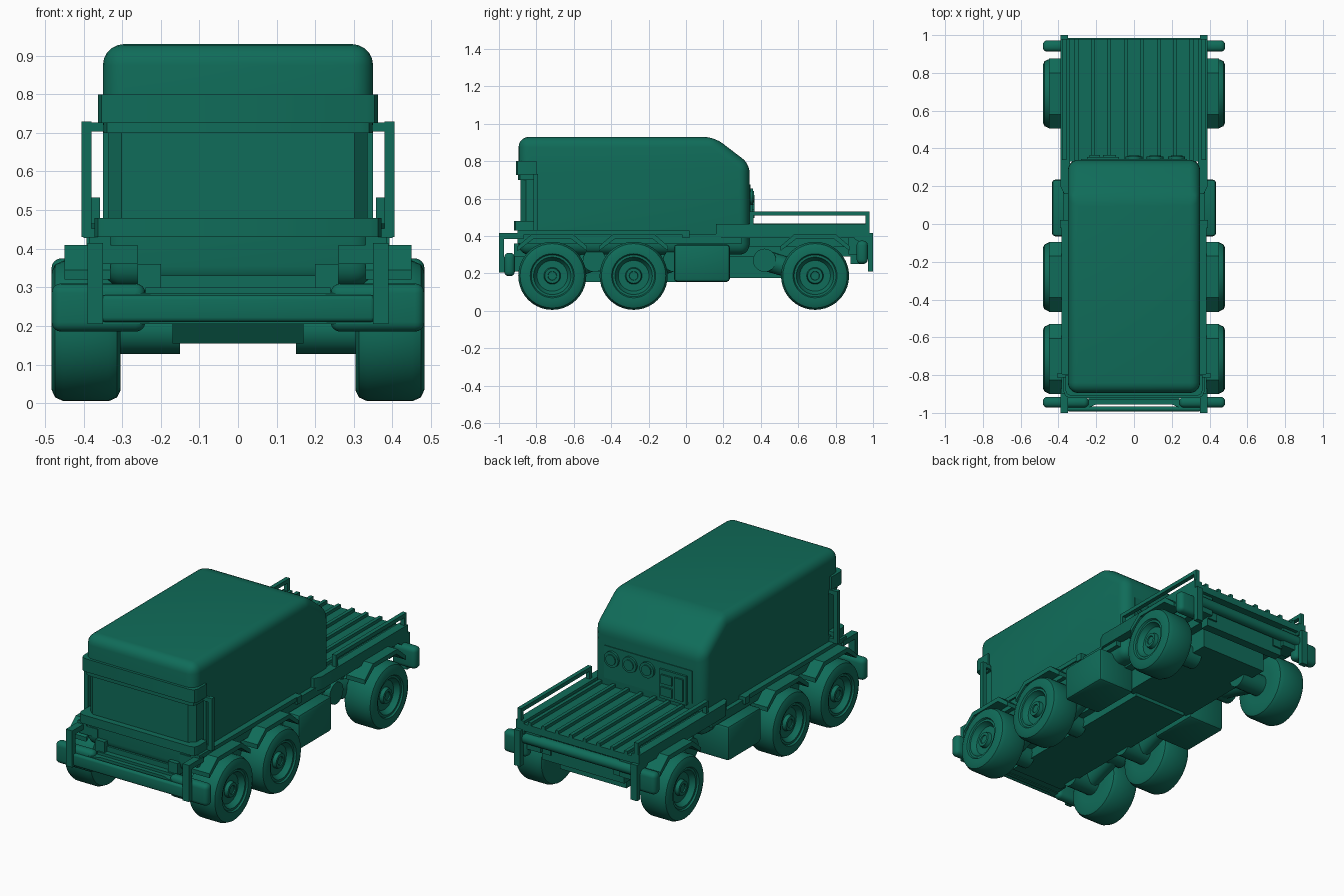
import bpy, bmesh
from math import pi, cos, sin, radians
from mathutils import Vector, Matrix

if "Cube" in bpy.data.objects:
    bpy.data.objects.remove(bpy.data.objects["Cube"])

mat = bpy.data.materials.new("green_paint")
mat.diffuse_color = (0.005, 0.15, 0.10, 1)
mat.use_nodes = True
mat.node_tree.nodes["Principled BSDF"].inputs["Base Color"].default_value = mat.diffuse_color


def finish(bm, name, bevel=0.0, segs=2):
    bmesh.ops.recalc_face_normals(bm, faces=bm.faces)
    if bevel:
        sharp = [e for e in bm.edges if e.calc_face_angle(0) > 0.3]
        bmesh.ops.bevel(bm, geom=sharp, offset=bevel, segments=segs, profile=0.5,
                        affect='EDGES', clamp_overlap=True)
    me = bpy.data.meshes.new(name)
    bm.to_mesh(me)
    bm.free()
    ob = bpy.data.objects.new(name, me)
    bpy.context.collection.objects.link(ob)
    me.materials.append(mat)
    return ob


def prism(name, pts, a, b, axis='X', bevel=0.0, segs=2):
    """Extrude a (y,z) outline along X or an (x,y) outline along Z."""
    bm = bmesh.new()
    def place(p, t):
        return (t, p[0], p[1]) if axis == 'X' else (p[0], p[1], t)
    lo = [bm.verts.new(place(p, a)) for p in pts]
    hi = [bm.verts.new(place(p, b)) for p in pts]
    bm.faces.new(lo)
    bm.faces.new(hi[::-1])
    n = len(pts)
    for i in range(n):
        j = (i + 1) % n
        bm.faces.new((lo[i], hi[i], hi[j], lo[j]))
    return finish(bm, name, bevel, segs)


def box(name, x, y, z, bevel=0.0, segs=2):
    return prism(name, [(y[0], z[0]), (y[1], z[0]), (y[1], z[1]), (y[0], z[1])],
                 x[0], x[1], 'X', bevel, segs)


def pair(name, x, y, z, bevel=0.0, segs=2):
    box(name + "_right", x, y, z, bevel, segs)
    box(name + "_left", (-x[1], -x[0]), y, z, bevel, segs)


def rod(name, p, q, r, r2=None, segs=20):
    p, q = Vector(p), Vector(q)
    d = q - p
    bm = bmesh.new()
    bmesh.ops.create_cone(bm, cap_ends=True, segments=segs, radius1=r, radius2=r2 or r, depth=d.length,
                          matrix=Matrix.Translation((p + q) / 2) @ d.to_track_quat('Z', 'Y').to_matrix().to_4x4())
    return finish(bm, name)


def lathe(name, prof, loc, s, segs=40):
    """Spin an (x, radius) profile round the X axis; s is the side of the vehicle."""
    bm = bmesh.new()
    rings = [[bm.verts.new((s * x, loc[0] + r * cos(2 * pi * k / segs), loc[1] + r * sin(2 * pi * k / segs)))
              for k in range(segs)] for x, r in prof]
    for A, B in zip(rings, rings[1:]):
        for k in range(segs):
            m = (k + 1) % segs
            bm.faces.new((A[k], A[m], B[m], B[k]))
    bm.faces.new(rings[0])
    bm.faces.new(rings[-1])
    return finish(bm, name)


def chamfered(w, y0, y1, c):
    return [(-w, y1), (-w, y0 + c), (-w + c * .3, y0 + c * .3), (-w + c, y0),
            (w - c, y0), (w - c * .3, y0 + c * .3), (w, y0 + c), (w, y1)]


# Cabin shell with the windscreen band cut back
cabin = prism("cabin", [(-0.895, 0.30), (-0.895, 0.93), (0.15, 0.93), (0.34, 0.785), (0.34, 0.30)],
              -0.35, 0.35, 'X', 0.055, 5)
cutter = prism("window_cutter", [(-0.5, -0.79), (-0.5, -1.05), (0.5, -1.05), (0.5, -0.79), (0.335, -0.79),
                                 (0.335, -0.855), (0.302, -0.885), (-0.302, -0.885), (-0.335, -0.855), (-0.335, -0.79)],
               0.46, 0.72, 'Z')
mod = cabin.modifiers.new("cut", 'BOOLEAN')
mod.operation, mod.solver, mod.object = 'DIFFERENCE', 'EXACT', cutter
bpy.context.view_layer.update()
cut = bpy.data.meshes.new_from_object(cabin.evaluated_get(bpy.context.evaluated_depsgraph_get()))
cabin.modifiers.clear()
cabin.data = cut
bpy.data.objects.remove(cutter)

# Visor above and sill below the windscreen
prism("visor", chamfered(0.363, -0.91, -0.80, 0.03), 0.725, 0.80, 'Z')
prism("visor_lip", chamfered(0.348, -0.897, -0.795, 0.03), 0.70, 0.73, 'Z')
prism("window_sill", chamfered(0.372, -0.92, -0.81, 0.03), 0.43, 0.48, 'Z')

# Grab handles beside the windscreen
pair("grab_handle", (0.38, 0.405), (-0.815, -0.79), (0.43, 0.73))
for z in (0.44, 0.715):
    pair("handle_arm", (0.34, 0.40), (-0.812, -0.793), (z - 0.012, z + 0.012))

# Chassis, belly and crossmembers
box("chassis", (-0.21, 0.21), (-0.90, 0.24), (0.21, 0.33))
prism("front_belly", [(-0.88, 0.24), (-0.82, 0.155), (0.22, 0.155), (0.22, 0.3), (-0.88, 0.3)], -0.17, 0.17)
box("rear_belly", (-0.21, 0.21), (0.20, 0.84), (0.175, 0.34))
box("rear_subframe", (-0.30, 0.30), (0.30, 0.90), (0.34, 0.42))
box("nose_crossmember", (-0.24, 0.24), (-0.93, -0.86), (0.21, 0.30))
pair("frame_rail", (0.20, 0.26), (-0.92, 0.94), (0.29, 0.36))

# Side rails with end blocks
pair("side_rail", (0.33, 0.385), (-0.90, 0.0), (0.405, 0.43))
pair("rail_block", (0.33, 0.392), (-0.02, 0.02), (0.39, 0.43))
pair("rail_underside", (0.26, 0.375), (-0.90, 0.30), (0.36, 0.41))

# Storage boxes under the middle
pair("storage_box", (0.20, 0.435), (-0.065, 0.235), (0.155, 0.355), 0.018)

# Load bed with ribs and side rails
box("bed_floor", (-0.355, 0.355), (0.33, 0.98), (0.41, 0.45))
for i in range(8):
    x = -0.305 + i * 0.61 / 7
    box("bed_rib", (x - 0.01, x + 0.01), (0.33, 0.98), (0.445, 0.468))
for s, n in ((1, "right"), (-1, "left")):
    prism("bed_side_" + n, [(s * 0.34, 0.16), (s * 0.37, 0.16), (s * 0.39, 0.20), (s * 0.39, 0.98), (s * 0.34, 0.98)],
          0.39, 0.465, 'Z')
pair("bed_rail_top", (0.358, 0.382), (0.34, 0.98), (0.51, 0.532))
for y in (0.35, 0.97):
    pair("bed_rail_post", (0.358, 0.382), (y - 0.01, y + 0.01), (0.45, 0.52))

# Instrument panel with dials and switch box on the cabin back
box("panel", (-0.28, 0.28), (0.33, 0.344), (0.49, 0.675))
for x in (0.226, 0.112, 0.0):
    rod("dial_rim", (x, 0.33, 0.61), (x, 0.357, 0.61), 0.045, segs=24)
    rod("dial_face", (x, 0.33, 0.61), (x, 0.363, 0.61), 0.03, segs=24)
box("switch_box", (-0.25, -0.08), (0.33, 0.356), (0.475, 0.64))
for z in (0.52, 0.59):
    box("switch", (-0.165, -0.095), (0.35, 0.366), (z - 0.025, z + 0.025))
box("switch_cover", (-0.235, -0.18), (0.35, 0.366), (0.495, 0.62))

# Wheels, axles, suspension arms and angular mudguards
tyre = [(0.305, 0.10), (0.305, 0.155), (0.313, 0.172), (0.335, 0.182), (0.452, 0.182), (0.474, 0.172),
        (0.483, 0.152), (0.483, 0.118), (0.474, 0.112), (0.474, 0.10), (0.462, 0.095), (0.445, 0.082),
        (0.445, 0.045), (0.466, 0.04), (0.466, 0.024), (0.46, 0.022)]
HZ = 0.187
for row, yc, pivot in (("front", -0.715, -0.49), ("middle", -0.28, -0.06), ("rear", 0.69, 0.42)):
    for s, n in ((1, "right"), (-1, "left")):
        tag = row + "_" + n
        lathe("wheel_" + tag, tyre, (yc, HZ), s)
        rod("axle_" + tag, (s * 0.15, yc, HZ), (s * 0.33, yc, HZ), 0.06)
        rod("arm_pivot_" + tag, (s * 0.18, pivot, 0.27), (s * 0.33, pivot, 0.27), 0.062)
        rod("arm_" + tag, (s * 0.27, pivot, 0.27), (s * 0.27, yc, HZ), 0.055, 0.05)
        arch = [(-0.185, 0.32), (-0.185, 0.345), (-0.11, 0.41), (0.11, 0.41), (0.185, 0.345), (0.185, 0.32),
                (0.10, 0.385), (-0.10, 0.385)]
        prism("mudguard_" + tag, [(yc + y, z) for y, z in arch], s * 0.33, s * 0.45)

# Front bumper: posts, bar and lamp pods
for s, n in ((1, "right"), (-1, "left")):
    prism("front_post_" + n, [(-1.0, 0.205), (-1.0, 0.415), (-0.87, 0.415), (-0.87, 0.385), (-0.972, 0.385),
                              (-0.972, 0.205)], s * 0.35, s * 0.39)
    prism("rear_post_" + n, [(1.0, 0.21), (1.0, 0.415), (0.90, 0.415), (0.90, 0.385), (0.972, 0.34),
                             (0.972, 0.21)], s * 0.35, s * 0.39)
pair("front_lamp", (0.24, 0.483), (-0.972, -0.915), (0.185, 0.31), 0.025, 4)
pair("rear_lamp", (0.33, 0.483), (0.912, 0.972), (0.25, 0.375), 0.025, 4)
prism("front_bumper", [(-0.35, -0.972), (-0.24, -0.972), (-0.20, -0.955), (0.20, -0.955), (0.24, -0.972),
                       (0.35, -0.972), (0.35, -0.93), (-0.35, -0.93)], 0.205, 0.285, 'Z')
box("front_bumper_bar", (-0.355, 0.355), (-0.992, -0.965), (0.21, 0.28), 0.012, 3)

# Rear bumper bar and tail panel
rod("rear_bar", (-0.35, 0.955, 0.36), (0.35, 0.955, 0.36), 0.03)
box("tail_panel", (-0.26, 0.26), (0.88, 0.93), (0.25, 0.42))
pair("tail_bracket", (0.25, 0.35), (0.87, 0.96), (0.30, 0.42))

# Smooth shading with crisp edges
for ob in bpy.context.collection.objects:
    ob.select_set(True)
bpy.context.view_layer.objects.active = cabin
bpy.ops.object.shade_smooth_by_angle(angle=radians(32))
